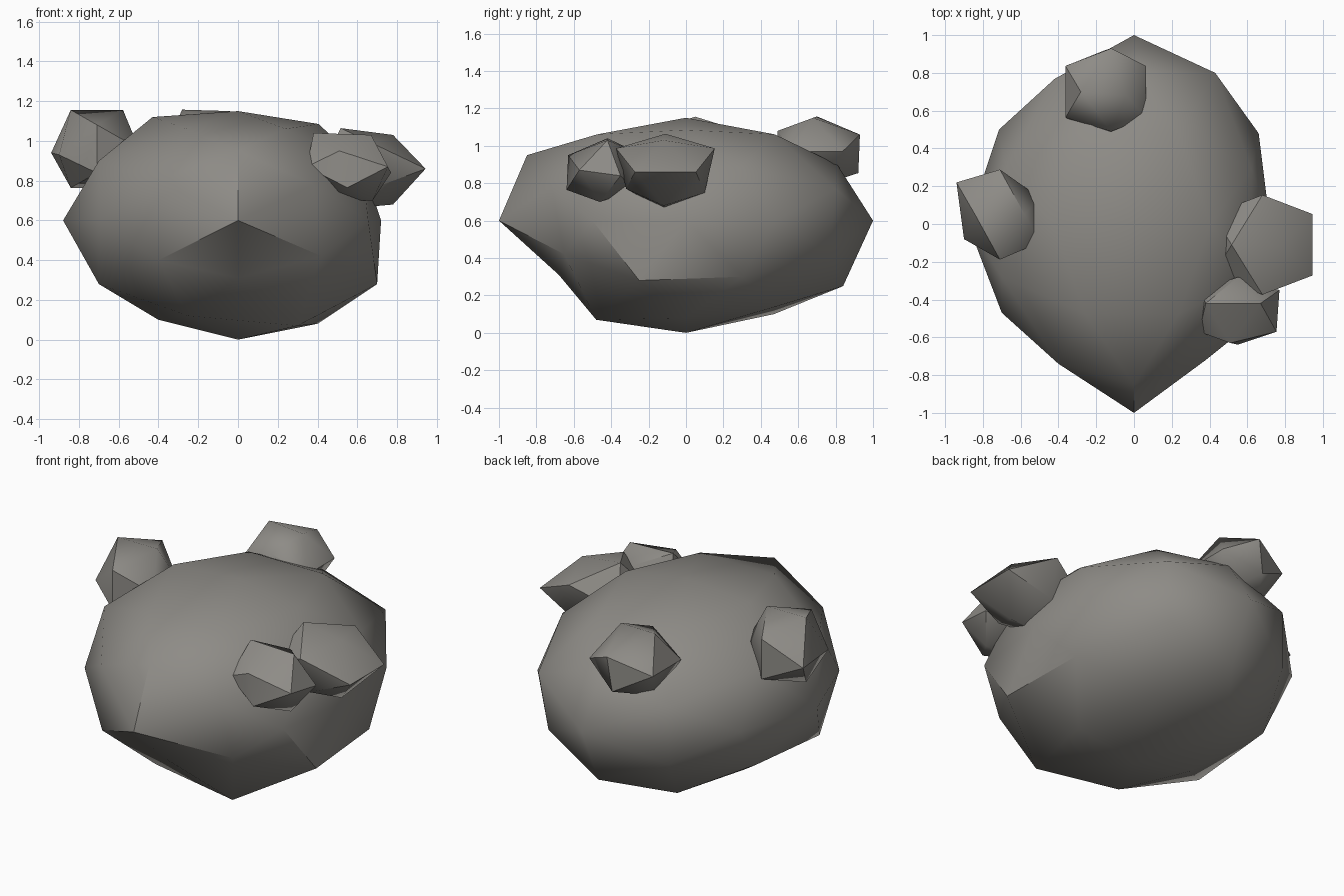
import bpy, bmesh
from itertools import product
from mathutils import Vector

cube = bpy.data.objects.get("Cube")
if cube:
    bpy.data.objects.remove(cube, do_unlink=True)

stone = bpy.data.materials.new("warm_grey_stone")
stone.use_nodes = True
colour = (0.27, 0.26, 0.24, 1)
stone.diffuse_color = colour
stone.node_tree.nodes["Principled BSDF"].inputs["Base Color"].default_value = colour


def signed(point):
    """All sign variants of a point."""
    return {tuple(s * c for s, c in zip(signs, point)) for signs in product((-1, 1), repeat=3)}


def cycled(a, b, c):
    """Sign variants of the three cyclic orders of a point."""
    return sorted(signed((a, b, c)) | signed((b, c, a)) | signed((c, a, b)))


# Directions of a twenty-sided ball, and the extra ones of its finer version
COARSE = cycled(0.0, 0.851, 0.526)
FINE = COARSE + cycled(1.0, 0.0, 0.0) + cycled(0.5, 0.809, 0.309)


def rock(name, directions, shape, knocked, smooth_angle):
    """Ball of facets, shaped by a function; the corner nearest each knocked point moves to it."""
    bm = bmesh.new()
    for d in directions:
        bm.verts.new(d)
    bmesh.ops.convex_hull(bm, input=bm.verts[:])
    bmesh.ops.recalc_face_normals(bm, faces=bm.faces[:])
    for v in bm.verts:
        v.co = shape(v.co)
    chosen = [min(bm.verts, key=lambda v: (v.co - Vector(p)).length) for p in knocked]
    for v, p in zip(chosen, knocked):
        v.co = p
    mesh = bpy.data.meshes.new(name)
    bm.to_mesh(mesh)
    bm.free()
    mesh.materials.append(stone)
    obj = bpy.data.objects.new(name, mesh)
    bpy.context.collection.objects.link(obj)
    bpy.ops.object.select_all(action="DESELECT")
    obj.select_set(True)
    bpy.context.view_layer.objects.active = obj
    bpy.ops.object.shade_smooth_by_angle(angle=smooth_angle)


def ball(centre, radii):
    """Shape function of a plain ellipsoid."""
    return lambda d: Vector(c + r * k for c, r, k in zip(centre, radii, d))


# Main boulder: wider on one side, with a pointed, undercut front
def boulder_shape(d):
    return Vector((d.x * (0.84 if d.x < 0 else 0.77), d.y * 0.95, 0.6 + d.z * 0.57))


front_corners = [
    (0, -1, 0.6), (0, -0.85, 0.95), (0, -0.68, 0.31),
    (-0.4, -0.73, 0.4), (-0.4, -0.74, 0.8),
    (0.42, -0.65, 0.42), (0.38, -0.72, 0.78),
    (-0.7, -0.47, 0.6), (-0.25, -0.43, 0.12), (0.3, -0.48, 0.07),
    (-0.7, -0.28, 0.28), (-0.7, -0.28, 0.9), (0.7, -0.25, 0.28),
]
back_corners = [
    (-0.88, 0, 0.6), (0.72, 0, 0.6), (0, 0, 1.15), (0, 0, 0),
    (-0.43, 0, 1.12), (-0.4, 0, 0.1), (0.4, 0, 0.08),
    (0, 1, 0.6), (0, 0.84, 0.25), (0.43, 0.8, 0.77),
    (0.66, 0.48, 0.6), (0.67, 0.3, 0.3), (-0.27, 0.47, 0.1),
]
rock("boulder", FINE, boulder_shape, front_corners + back_corners, 0.7)

# Small stones stuck to the boulder
rock("side_stone", COARSE, ball((-0.71, 0.05, 0.96), (0.25, 0.28, 0.23)),
     [(-0.94, 0.22, 0.94), (-0.9, -0.08, 0.93), (-0.5, 0.14, 0.95)], 0.72)
rock("front_stone", COARSE, ball((0.55, -0.46, 0.87), (0.24, 0.21, 0.2)),
     [(0.67, -0.42, 1.03), (0.38, -0.42, 1.04), (0.51, -0.63, 0.95), (0.77, -0.35, 0.84)], 0.72)
rock("back_stone", COARSE, ball((-0.15, 0.7, 0.97), (0.25, 0.26, 0.22)),
     [(-0.04, 0.68, 1.15), (-0.12, 0.93, 1.06), (-0.12, 0.49, 1.08)], 0.72)

# Larger stone with a worn, nearly flat sloping top
rock("flat_topped_stone", COARSE, ball((0.68, -0.11, 0.86), (0.31, 0.31, 0.24)),
     [(0.78, -0.12, 1.03), (0.7, -0.32, 0.77), (0.67, 0.1, 0.75), (0.78, -0.12, 0.68)], 0.65)
